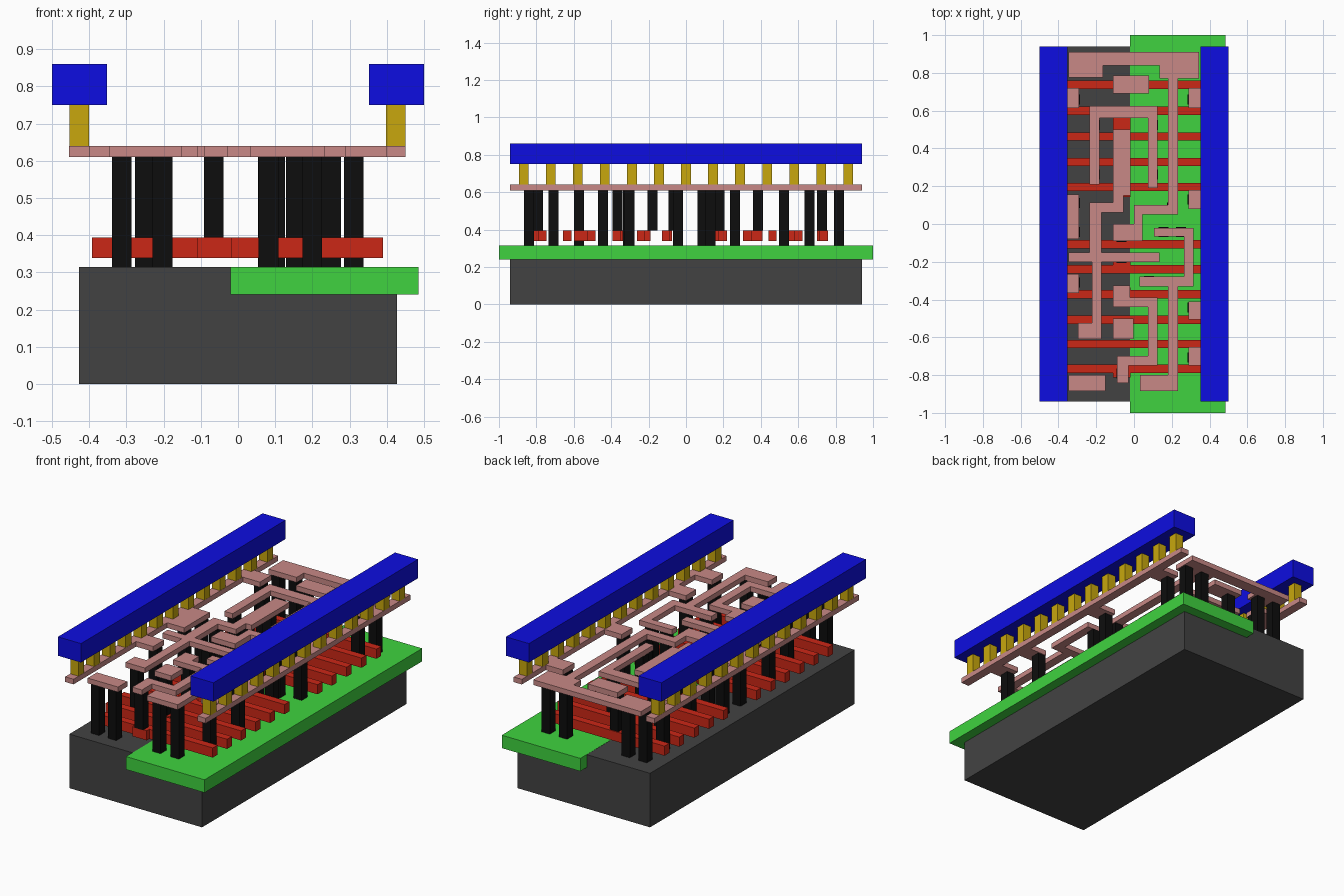
import bpy, bmesh


def material(name, rgb):
    m = bpy.data.materials.new(name)
    m.diffuse_color = (*rgb, 1)
    return m


DARK = material("substrate_grey", (0.055, 0.055, 0.055))
GREEN = material("well_green", (0.05, 0.65, 0.05))
RED = material("gate_red", (0.6, 0.02, 0.008))
BLACK = material("contact_black", (0.004, 0.004, 0.004))
PINK = material("wire_pink", (0.58, 0.25, 0.24))
GOLD = material("via_gold", (0.58, 0.39, 0.004))
BLUE = material("rail_blue", (0.004, 0.004, 0.75))


def layer(name, outlines, z0, z1, mat):
    """Extrude flat outlines between two heights into one object."""
    bm = bmesh.new()
    for pts in outlines:
        f = bm.faces.new([bm.verts.new((x, y, z0)) for x, y in pts])
        f.normal_update()
        if f.normal.z > 0:
            f.normal_flip()
        top = bmesh.ops.extrude_face_region(bm, geom=[f], use_keep_orig=True)
        verts = [v for v in top["geom"] if isinstance(v, bmesh.types.BMVert)]
        bmesh.ops.translate(bm, vec=(0, 0, z1 - z0), verts=verts)
    bmesh.ops.recalc_face_normals(bm, faces=bm.faces)
    me = bpy.data.meshes.new(name)
    bm.to_mesh(me)
    bm.free()
    me.materials.append(mat)
    ob = bpy.data.objects.new(name, me)
    bpy.context.collection.objects.link(ob)
    return ob


def rect(x0, x1, y0, y1):
    return [(x0, y0), (x1, y0), (x1, y1), (x0, y1)]


def square(x, y, s=0.053):
    return rect(x - s / 2, x + s / 2, y - s / 2, y + s / 2)


# Substrate block and the well set into it
layer("substrate", [rect(-0.427, 0.427, -0.94, 0.94)], 0, 0.314, DARK)
layer("well", [rect(-0.02, 0.485, -1, 1)], 0.24, 0.315, GREEN)

# Gate strips with their contact pads
gate_y = [0.737, 0.60, 0.463, 0.328, 0.196,
          -0.107, -0.24, -0.372, -0.507, -0.635, -0.767]
layer("gate_strips", [rect(-0.393, 0.39, y - 0.022, y + 0.022) for y in gate_y],
      0.338, 0.394, RED)
layer("gate_pads", [rect(-0.11, -0.018, a, b) for a, b in [
    (0.70, 0.715), (0.50, 0.578), (0.35, 0.41), (0.144, 0.174), (-0.085, -0.075),
    (-0.218, -0.19), (-0.35, -0.337), (-0.60, -0.529), (-0.813, -0.789)]],
    0.338, 0.394, RED)

# Tall contacts reaching the substrate
ground = [(-0.313, -0.84), (-0.203, -0.84), (0.082, -0.84), (0.2, -0.84),
          (0.311, -0.708), (-0.25, -0.572), (0.311, -0.443), (-0.313, -0.31),
          (0.08, -0.302), (-0.313, -0.043), (0.25, -0.043), (0.155, -0.043),
          (-0.313, 0.11), (0.311, 0.13), (-0.203, 0.087), (0.2, 0.087),
          (-0.207, 0.262), (0.1, 0.262), (-0.207, 0.525), (0.1, 0.525),
          (-0.313, 0.66), (0.311, 0.66),
          (-0.313, 0.818), (-0.203, 0.818), (0.2, 0.818), (0.311, 0.818)]
layer("substrate_contacts", [square(*p) for p in ground], 0.315, 0.61, BLACK)

# Short contacts resting on the gates
layer("gate_contacts", [square(-0.065, y) for y in
      [0.727, 0.384, 0.18, -0.068, -0.18, -0.366, -0.572, -0.792]],
      0.394, 0.61, BLACK)

# Local wiring: two edge strips with tabs, then the winding traces
W0, W1 = 0.61, 0.64
for side, x_in, x_out, tabs in [
        ("left", -0.40, -0.454, [(0.615, 0.72), (-0.08, 0.155), (-0.365, -0.265)]),
        ("right", 0.398, 0.45, [(0.615, 0.72), (0.08, 0.18),
                                (-0.505, -0.41), (-0.75, -0.65)])]:
    tip = -0.29 if side == "left" else 0.288
    outline = [(x_out, -0.94), (x_in, -0.94)]
    for a, b in sorted(tabs):
        outline += [(x_in, a), (tip, a), (tip, b), (x_in, b)]
    outline += [(x_in, 0.94), (x_out, 0.94)]
    layer(side + "_edge_wire", [outline], W0, W1, PINK)

layer("back_trace", [[
    (-0.347, 0.91), (0.345, 0.91), (0.345, 0.77), (0.232, 0.77), (0.232, 0.05),
    (0.045, 0.05), (0.045, -0.09), (-0.11, -0.09), (-0.11, 0), (0, 0), (0, 0.10),
    (0.18, 0.10), (0.18, 0.77), (0.135, 0.77), (0.135, 0.84), (-0.165, 0.84),
    (-0.165, 0.775), (-0.347, 0.775)]], W0, W1, PINK)
layer("arch_trace", [[
    (-0.235, 0.625), (0.125, 0.625), (0.125, 0.19), (0.075, 0.19), (0.075, 0.56),
    (-0.182, 0.56), (-0.182, 0.21), (-0.235, 0.21)]], W0, W1, PINK)
layer("cross_trace", [[
    (-0.11, 0.50), (-0.018, 0.50), (-0.018, 0.15), (-0.055, 0.15), (-0.055, 0.06),
    (-0.172, 0.06), (-0.172, -0.15), (0.135, -0.15), (0.135, -0.20),
    (-0.172, -0.20), (-0.172, -0.61), (-0.297, -0.61), (-0.297, -0.525),
    (-0.222, -0.525), (-0.222, -0.20), (-0.347, -0.20), (-0.347, -0.15),
    (-0.235, -0.15), (-0.235, 0.113), (-0.11, 0.113)]], W0, W1, PINK)
layer("hook_trace", [[
    (0.105, -0.02), (0.315, -0.02), (0.315, -0.33), (0.232, -0.33),
    (0.232, -0.885), (0.033, -0.885), (0.033, -0.80), (0.18, -0.80),
    (0.18, -0.33), (0.03, -0.33), (0.03, -0.277), (0.265, -0.277),
    (0.265, -0.065), (0.105, -0.065)]], W0, W1, PINK)
layer("step_trace", [[
    (-0.11, -0.325), (-0.022, -0.325), (-0.022, -0.39), (0.125, -0.39),
    (0.125, -0.75), (-0.028, -0.75), (-0.028, -0.843), (-0.09, -0.843),
    (-0.09, -0.70), (0.075, -0.70), (0.075, -0.44), (-0.11, -0.44)]], W0, W1, PINK)
layer("wire_pads", [rect(-0.11, 0.08, 0.69, 0.787), rect(-0.11, -0.003, -0.61, -0.50),
                    rect(-0.347, -0.152, -0.885, -0.80)], W0, W1, PINK)

# Power rails standing on rows of square vias
for side, vx, x0, x1 in [("left", -0.427, -0.50, -0.352), ("right", 0.424, 0.352, 0.50)]:
    layer(side + "_vias", [square(vx, (i - 6) * 0.1446, 0.052) for i in range(13)],
          0.64, 0.75, GOLD)
    layer(side + "_power_rail", [rect(x0, x1, -0.94, 0.94)], 0.75, 0.86, BLUE)
